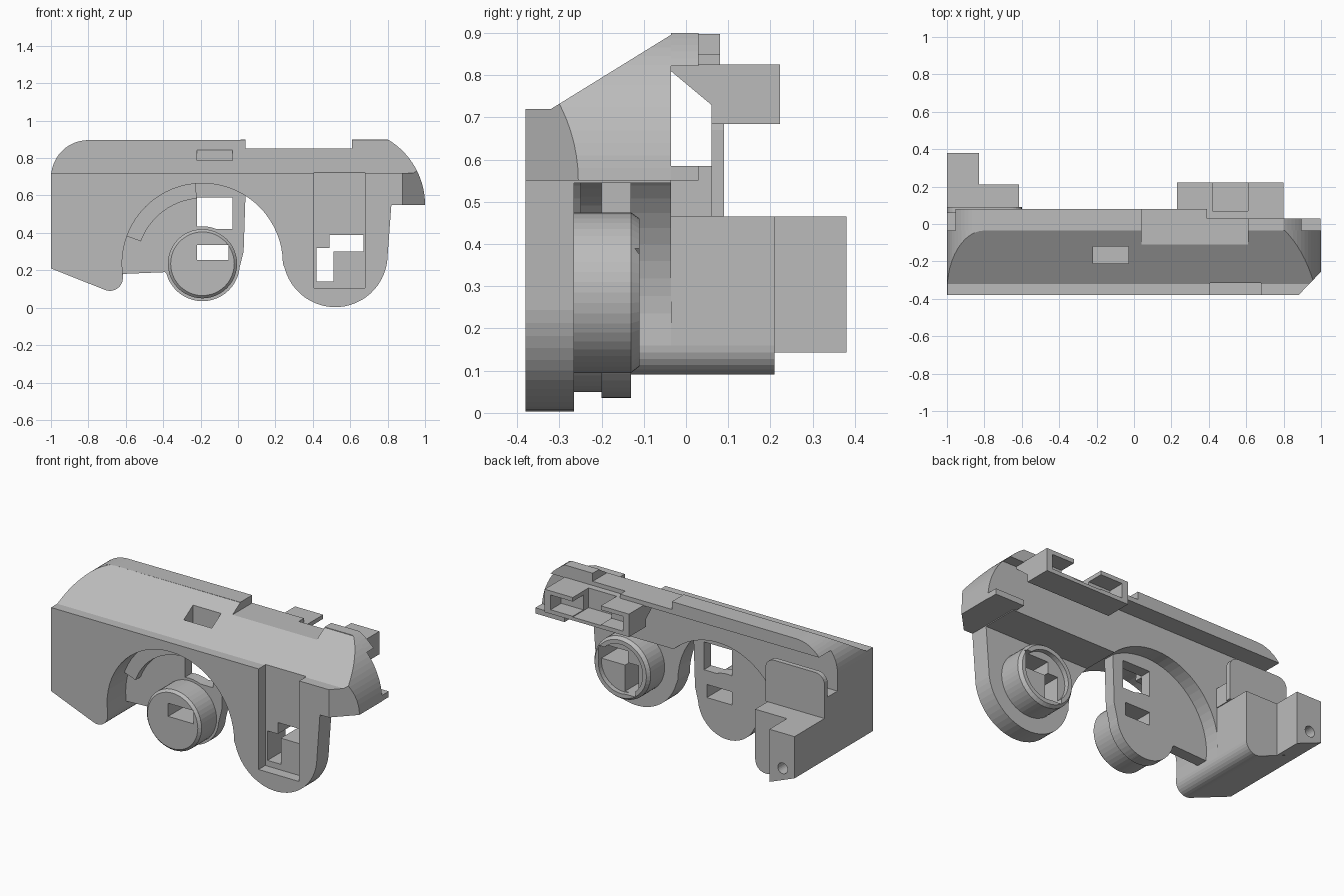
import bpy, bmesh, math

if "Cube" in bpy.data.objects:
    bpy.data.objects.remove(bpy.data.objects["Cube"])

grey = bpy.data.materials.new("plain_grey")
grey.diffuse_color = (0.5, 0.5, 0.5, 1)
grey.use_nodes = True
grey.node_tree.nodes["Principled BSDF"].inputs["Base Color"].default_value = grey.diffuse_color


def finish(name, bm):
    bmesh.ops.recalc_face_normals(bm, faces=bm.faces)
    me = bpy.data.meshes.new(name)
    bm.to_mesh(me)
    bm.free()
    me.materials.append(grey)
    ob = bpy.data.objects.new(name, me)
    bpy.context.collection.objects.link(ob)
    return ob


def prism(name, pts, a, b, axis="y"):
    """Extrude a 2D outline along an axis from a to b."""
    place = {"x": lambda p, t: (t, p[0], p[1]),
             "y": lambda p, t: (p[0], t, p[1]),
             "z": lambda p, t: (p[0], p[1], t)}[axis]
    bm = bmesh.new()
    lo = [bm.verts.new(place(p, a)) for p in pts]
    hi = [bm.verts.new(place(p, b)) for p in pts]
    bm.faces.new(lo)
    bm.faces.new(hi)
    n = len(pts)
    for i in range(n):
        j = (i + 1) % n
        bm.faces.new((lo[i], lo[j], hi[j], hi[i]))
    return finish(name, bm)


def box(name, x0, x1, y0, y1, z0, z1):
    return prism(name, [(x0, z0), (x1, z0), (x1, z1), (x0, z1)], y0, y1)


def lathe(name, cx, cz, profile, n=48):
    """Revolve (radius, y) pairs round an axis parallel to y."""
    bm = bmesh.new()
    rings = [[bm.verts.new((cx + r * math.cos(2 * math.pi * i / n), y,
                            cz + r * math.sin(2 * math.pi * i / n)))
              for i in range(n)] for r, y in profile]
    for p, q in zip(rings, rings[1:]):
        for i in range(n):
            j = (i + 1) % n
            bm.faces.new((p[i], p[j], q[j], q[i]))
    bm.faces.new(rings[0])
    bm.faces.new(rings[-1])
    return finish(name, bm)


def arc(cx, cz, r, a0, a1, n):
    return [(cx + r * math.cos(math.radians(a0 + (a1 - a0) * i / n)),
             cz + r * math.sin(math.radians(a0 + (a1 - a0) * i / n)))
            for i in range(n + 1)]


def cut(ob, *cutters):
    for c in cutters:
        c.hide_render = True
        m = ob.modifiers.new("cut", "BOOLEAN")
        m.operation = "DIFFERENCE"
        m.solver = "EXACT"
        m.object = c
        bpy.context.view_layer.objects.active = ob
        bpy.ops.object.modifier_apply(modifier=m.name)
        bpy.data.objects.remove(c)


AX, AZ = -0.19, 0.235     # arch and lock barrel centre
LX, LZ = 0.52, 0.285      # round lobe centre

foot = arc(-0.685, 0.16, 0.07, 0, -110, 8) + [(-1, 0.21)]


def slope():
    return prism("slope_cutter", [(-0.6, 0.72), (-0.32, 0.72), (-0.035, 0.896),
                                  (-0.035, 1.3), (-0.6, 1.3)], -1.3, 1.3, "x")


def roof_notch():
    return box("notch_cutter", 0.04, 0.61, -0.15, 0.12, 0.85, 1.1)


def l_slot():
    return prism("l_cutter", [(0.42, 0.14), (0.51, 0.14), (0.51, 0.30), (0.67, 0.30),
                              (0.67, 0.39), (0.49, 0.39), (0.49, 0.32), (0.42, 0.32)],
                 -0.6, 0.05)


def barrel_slot():
    return box("slot_cutter", -0.22, -0.05, -0.6, 0.0, 0.255, 0.335)


# main housing: front outline with arch, lobe and foot
outline = (arc(-0.8, 0.696, 0.2, 180, 90, 12) + arc(0.594, 0.55, 0.406, 59.5, 0, 14)
           + [(0.82, 0.55)] + arc(LX, 0.283, 0.28, -8, -165, 24)
           + arc(AX, AZ, 0.43, 0, 180, 32) + foot)
body = prism("main_housing", outline, -0.38, -0.035)
cut(body,
    slope(),
    box("lobe_back_cutter", 0.0, 0.83, -0.265, 0.1, -0.2, 0.545),
    prism("corner_cutter", [(0.88, -0.38), (0.88, -0.5), (1.2, -0.5), (1.2, -0.047)],
          0.4, 1.1, "z"),
    roof_notch(),
    box("roof_pocket_cutter", -0.22, -0.03, -0.21, -0.12, 0.73, 1.1),
    box("front_channel_cutter", 0.405, 0.68, -0.5, -0.315, 0.105, 0.73),
    l_slot())

# top flange overhanging the back
flange = prism("top_flange", arc(-0.8, 0.696, 0.2, 141, 90, 8)
               + arc(0.594, 0.55, 0.406, 59.5, 42, 5), -0.035, 0.08)
cut(flange, box("flange_cutter", 0.39, 1.2, 0.03, 0.3, 0.5, 1.1), roof_notch())

# ring behind the lobe
ring = lathe("lobe_ring", LX, LZ, [(0.19, -0.27), (0.19, -0.13), (0.175, -0.11),
                                   (0.15, -0.11), (0.15, -0.14)])
cut(ring, l_slot())

# wall at the back of the arch, with its window
wall = prism("arch_wall", [(-0.63, 0.68), (-0.63, 0.18), (-0.39, 0.19)]
             + arc(AX, AZ, 0.2, -165, -5, 20) + [(0.03, 0.3), (0.04, 0.6), (0.04, 0.66)],
             -0.20, -0.13)
cut(wall, box("window_cutter", -0.22, -0.03, -0.5, 0.1, 0.42, 0.59), barrel_slot())

# raised curved rib inside the arch
prism("arch_rib", arc(AX, AZ, 0.35, 95, 160, 12) + arc(AX, AZ, 0.44, 160, 95, 12),
      -0.25, -0.195)

# barrel in the arch
barrel = lathe("barrel", AX, AZ, [(0.17, -0.36), (0.185, -0.345), (0.185, -0.2),
                                  (0.2, -0.2), (0.2, -0.13)])
cut(barrel, barrel_slot())

# rear foot block, shelf, rounded plate and drilled tab
prism("foot_block", [(-1, 0.465), (-0.615, 0.465)] + foot, -0.035, 0.21)
box("foot_shelf", -1, -0.61, -0.035, 0.06, 0.465, 0.585)
prism("rounded_plate", [(-1, 0.465), (-0.6, 0.465)] + arc(-0.66, 0.67, 0.06, 0, 90, 6)
      + arc(-0.94, 0.67, 0.06, 90, 180, 6), 0.06, 0.09)
tab = prism("drilled_tab", [(-1, 0.21), (-0.83, 0.143), (-0.83, 0.465), (-1, 0.465)],
            0.21, 0.38)
cut(tab, lathe("drill_cutter", -0.92, 0.25, [(0.033, 0.25), (0.033, 0.5)], 24))

# rear bracket under the flange
bracket = prism("rear_bracket", [(-0.036, 0.81), (-0.036, 0.83), (0.025, 0.825), (0.223, 0.825),
                                 (0.223, 0.685), (0.06, 0.685), (0.06, 0.73)],
                0.23, 0.80, "x")
cut(bracket,
    box("bracket_recess_cutter", 0.27, 0.76, 0.12, 0.4, 0.71, 0.80),
    box("bracket_notch_cutter", 0.42, 0.61, 0.07, 0.4, 0.705, 0.9))

# small ledge at the right end
box("end_ledge", 0.80, 0.998, -0.036, 0.03, 0.55, 0.585)
